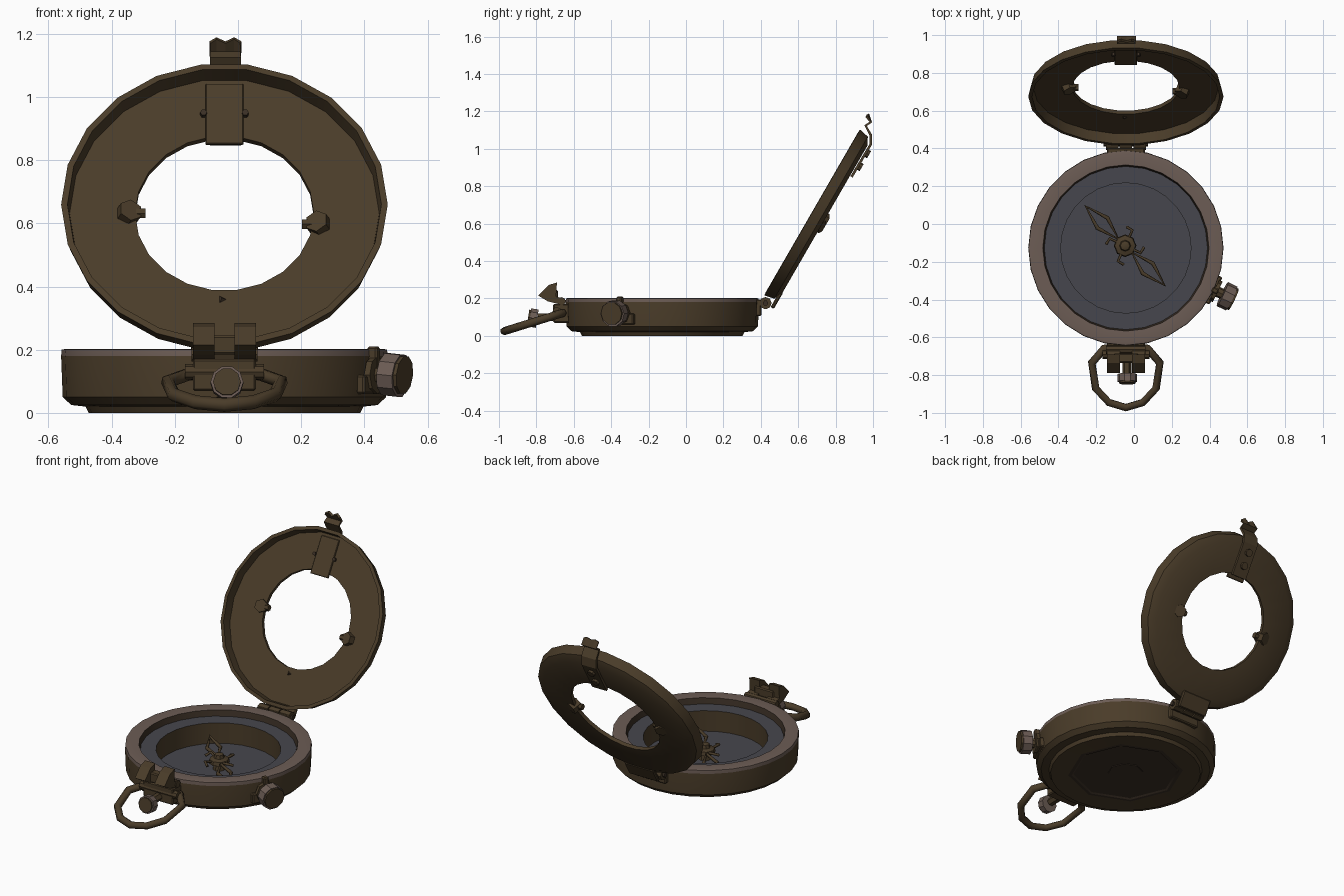
import bpy, bmesh
from math import radians, cos, sin, pi
from mathutils import Matrix, Vector

cube = bpy.data.objects.get("Cube")
if cube:
    bpy.data.objects.remove(cube)


def material(name, rgb):
    m = bpy.data.materials.new(name)
    m.use_nodes = True
    m.diffuse_color = (*rgb, 1)
    m.node_tree.nodes["Principled BSDF"].inputs["Base Color"].default_value = (*rgb, 1)
    return m


BRASS = material("aged brass", (0.068, 0.045, 0.022))
ROSE = material("worn rose metal", (0.15, 0.108, 0.09))
SLATE = material("slate dial", (0.062, 0.062, 0.074))
UMBER = material("dark umber", (0.042, 0.028, 0.018))

CX = -0.043
BODY = Matrix.Translation((CX, -0.127, 0))
LID = Matrix.Translation((CX, 0.705, 0.642)) @ Matrix.Rotation(radians(60), 4, 'X')


def finish(name, bm, mats, matrix=Matrix(), smooth=True):
    bmesh.ops.recalc_face_normals(bm, faces=bm.faces)
    mesh = bpy.data.meshes.new(name)
    bm.to_mesh(mesh)
    bm.free()
    ob = bpy.data.objects.new(name, mesh)
    bpy.context.collection.objects.link(ob)
    for m in mats:
        mesh.materials.append(m)
    ob.matrix_world = matrix
    if smooth:
        bpy.ops.object.select_all(action='DESELECT')
        ob.select_set(True)
        bpy.context.view_layer.objects.active = ob
        bpy.ops.object.shade_smooth_by_angle(angle=radians(32))
    return ob


def lathe(name, profile, sides, mats, matrix, bands=None, closed=False):
    """Spin (radius, height) points round z; bands gives a material per segment."""
    bm = bmesh.new()
    rings = []
    for r, z in profile:
        if r == 0:
            rings.append([bm.verts.new((0, 0, z))] * sides)
        else:
            rings.append([bm.verts.new((r * cos(2 * pi * i / sides), r * sin(2 * pi * i / sides), z))
                          for i in range(sides)])
    if closed:
        rings.append(rings[0])
    for k, (a, b) in enumerate(zip(rings, rings[1:])):
        for i in range(sides):
            j = (i + 1) % sides
            corners = list(dict.fromkeys((a[i], a[j], b[j], b[i])))
            bm.faces.new(corners).material_index = bands[k] if bands else 0
    return finish(name, bm, mats, matrix)


def box(name, size, matrix, mat=BRASS, bevel=0.006):
    bm = bmesh.new()
    bmesh.ops.create_cube(bm, size=1)
    bmesh.ops.scale(bm, vec=size, verts=bm.verts)
    bmesh.ops.bevel(bm, geom=bm.edges[:], offset=bevel, segments=1, affect='EDGES')
    return finish(name, bm, [mat], matrix, False)


def extrude(name, outline, x0, x1, matrix=Matrix()):
    """Push a (y, z) outline along x."""
    bm = bmesh.new()
    face = bm.faces.new([bm.verts.new((x0, y, z)) for y, z in outline])
    new = bmesh.ops.extrude_face_region(bm, geom=[face])["geom"]
    bmesh.ops.translate(bm, vec=(x1 - x0, 0, 0), verts=[g for g in new if isinstance(g, bmesh.types.BMVert)])
    return finish(name, bm, [BRASS], matrix, False)


def wire(name, points, radius, matrix=Matrix(), closed=True, mat=BRASS):
    cu = bpy.data.curves.new(name, 'CURVE')
    cu.dimensions = '3D'
    cu.bevel_depth, cu.bevel_resolution = radius, 1
    cu.use_fill_caps = True
    sp = cu.splines.new('POLY')
    sp.points.add(len(points) - 1)
    for p, co in zip(sp.points, points):
        p.co = (*co, 1)
    sp.use_cyclic_u = closed
    cu.materials.append(mat)
    ob = bpy.data.objects.new(name, cu)
    bpy.context.collection.objects.link(ob)
    ob.matrix_world = matrix
    return ob


def aim(location, direction):
    return Matrix.Translation(location) @ Vector(direction).to_track_quat('Z', 'Y').to_matrix().to_4x4()


def rod(name, r, length, location, direction, sides=8, mat=BRASS, base=Matrix()):
    h = length / 2
    return lathe(name, [(0, -h), (r, -h), (r, h), (0, h)], sides, [mat], base @ aim(location, direction))


# Case: underside, outer wall, rim, raised dial ring, well and floor
lathe("case", [(0.3, 0.006), (0.43, 0), (0.44, 0.02), (0.485, 0.025), (0.512, 0.05), (0.517, 0.18), (0.515, 0.2),
               (0.5, 0.203), (0.44, 0.2), (0.432, 0.165), (0.345, 0.165), (0.345, 0.04), (0, 0.04)],
      28, [BRASS, ROSE, SLATE, UMBER], BODY, [0, 0, 0, 0, 0, 1, 1, 1, 3, 2, 0, 2])
lathe("base_plate", [(0, 0.004), (0.1, 0.004), (0.1, 0.008), (0.3, 0.008), (0.31, 0.002), (0.33, 0.003)],
      8, [UMBER], BODY)

# Needle: two open diamonds on a hub
NEEDLE = Matrix.Translation((-0.047, -0.115, 0.09)) @ Matrix.Rotation(radians(-45), 4, 'Z')
for s in (-1, 1):
    wire("needle_arm", [(s * 0.05, 0, 0), (s * 0.17, 0.038, 0), (s * 0.295, 0, 0.01), (s * 0.17, -0.038, 0)],
         0.011, NEEDLE)
lathe("needle_hub", [(0, -0.05), (0.035, -0.05), (0.03, -0.02), (0.06, -0.01), (0.055, 0.012), (0.03, 0.02),
                     (0.025, 0.04), (0, 0.05)], 8, [BRASS], NEEDLE)
for k in range(4):
    a = radians(20 + 90 * k)
    wire("hub_prong", [(0.04 * cos(a), 0.04 * sin(a), 0), (0.09 * cos(a), 0.09 * sin(a), 0.015),
                       (0.1 * cos(a + 0.35), 0.1 * sin(a + 0.35), 0)], 0.008, NEEDLE, False)

# Lid: shallow ring-shaped dish
lathe("lid", [(0.283, -0.02), (0.283, -0.042), (0.46, -0.042), (0.505, -0.02), (0.517, 0.035), (0.497, 0.037),
              (0.49, -0.02)], 22, [BRASS], LID, closed=True)

# Lid strap with a notched hooked tip
bm = bmesh.new()
path = [(0.27, -0.052), (0.47, -0.054), (0.515, -0.03), (0.545, 0.02), (0.575, 0.005), (0.605, 0.04)]
rows = []
for k, (v, w) in enumerate(path):
    tip = k == len(path) - 1
    rows.append([bm.verts.new((x, v - (0.015 if tip and i in (0, 2, 4) else 0), w))
                 for i, x in enumerate((-0.046, -0.025, 0.003, 0.031, 0.052))])
for a, b in zip(rows, rows[1:]):
    for i in range(4):
        bm.faces.new((a[i], a[i + 1], b[i + 1], b[i]))
strap = finish("lid_strap", bm, [BRASS], LID, False)
solid = strap.modifiers.new("thickness", 'SOLIDIFY')
solid.thickness = 0.014
solid.offset = 0
box("strap_backing", (0.12, 0.22, 0.012), LID @ Matrix.Translation((0, 0.36, -0.018)), bevel=0.003)
for v in (0.34, 0.42):
    rod("strap_rivet", 0.022, 0.02, (0, v, -0.064), (0, 0, 1), 8, BRASS, LID)
for x in (-0.066, 0.066):
    rod("strap_screw", 0.011, 0.02, (x, 0.36, -0.014), (0, 0, 1), 6, UMBER, LID)

# Sighting studs on the lid opening and a small index mark
for x, v in ((-0.305, 0.0), (0.3, -0.04)):
    rod("lid_stud", 0.038, 0.055, (x, v, -0.025), (0.35 if x < 0 else -0.35, 0, 1), 6, BRASS, LID)
    rod("stud_pin", 0.018, 0.06, (x * 0.92, v, -0.02), (1, 0, 0), 6, BRASS, LID)
lathe("index_mark", [(0, -0.02), (0.014, -0.02), (0, -0.01)], 3, [UMBER],
      LID @ Matrix.Translation((-0.008, -0.315, 0)))

# Rear hinge
for k in (-1, 0, 1):
    rod("hinge_knuckle", 0.033, 0.066, (CX + 0.073 * k, 0.425, 0.175), (1, 0, 0), 8)
rod("hinge_pin", 0.015, 0.235, (CX, 0.425, 0.175), (1, 0, 0), 6, UMBER)
box("hinge_case_leaf", (0.2, 0.035, 0.09), Matrix.Translation((CX, 0.385, 0.15)))
box("hinge_lid_leaf", (0.2, 0.1, 0.02), LID @ Matrix.Translation((0, -0.5, -0.035)))

# Front catch: block, pivot, thumb tabs
box("catch_block", (0.2, 0.09, 0.1), Matrix.Translation((CX, -0.665, 0.12)))
rod("catch_pivot", 0.024, 0.25, (CX, -0.69, 0.13), (1, 0, 0), 8)
rod("catch_upper_pivot", 0.022, 0.21, (CX, -0.665, 0.185), (1, 0, 0), 8)
tab = [(-0.79, 0.215), (-0.735, 0.272), (-0.69, 0.285), (-0.695, 0.21), (-0.655, 0.2), (-0.66, 0.165),
       (-0.74, 0.185)]
for s in (-1, 1):
    ends = sorted((CX + s * 0.032, CX + s * 0.1))
    extrude("catch_thumb_tab", tab, *ends)
box("catch_bridge", (0.13, 0.05, 0.06), Matrix.Translation((CX, -0.71, 0.215)))

# Front thumbscrew
rod("thumbscrew_shaft", 0.024, 0.1, (CX + 0.005, -0.74, 0.1), (0, 1, 0), 6)
rod("thumbscrew_head", 0.052, 0.04, (CX + 0.008, -0.815, 0.095), (0, 1, -0.15), 10, ROSE)
rod("thumbscrew_cap", 0.044, 0.012, (CX + 0.008, -0.838, 0.098), (0, 1, -0.15), 10)

# Carrying loop
half = [(0.07, -0.655), (0.115, -0.66), (0.18, -0.735), (0.16, -0.87), (0.09, -0.945), (0, -0.972)]
loop = [(x, y) for x, y in half] + [(-x, y) for x, y in half[-2::-1]]
wire("carrying_loop", [(CX + x, y, 0.125 + (y + 0.65) * 0.31) for x, y in loop], 0.022)

# Side knob with bracket
out = Vector((0.9, -0.43, 0))
centre = Vector((CX, -0.127, 0.12))
rod("knob_shaft", 0.028, 0.14, centre + out * 0.545, out, 8)
rod("knob_flange", 0.06, 0.02, centre + out * 0.53, out, 8)
rod("knob_grip", 0.07, 0.055, centre + out * 0.595, out + Vector((0, 0, -0.1)), 10, ROSE)
rod("knob_cap", 0.062, 0.012, centre + out * 0.628, out + Vector((0, 0, -0.1)), 10)
box("knob_bracket", (0.03, 0.16, 0.06), Matrix.Translation(centre + out * 0.515 + Vector((0, 0, -0.03)))
    @ Matrix.Rotation(radians(-25.5), 4, 'Z'))
box("knob_stop", (0.035, 0.03, 0.09), Matrix.Translation(centre + out * 0.525 + Vector((0, 0, 0.045)))
    @ Matrix.Rotation(radians(-25.5), 4, 'Z'))
